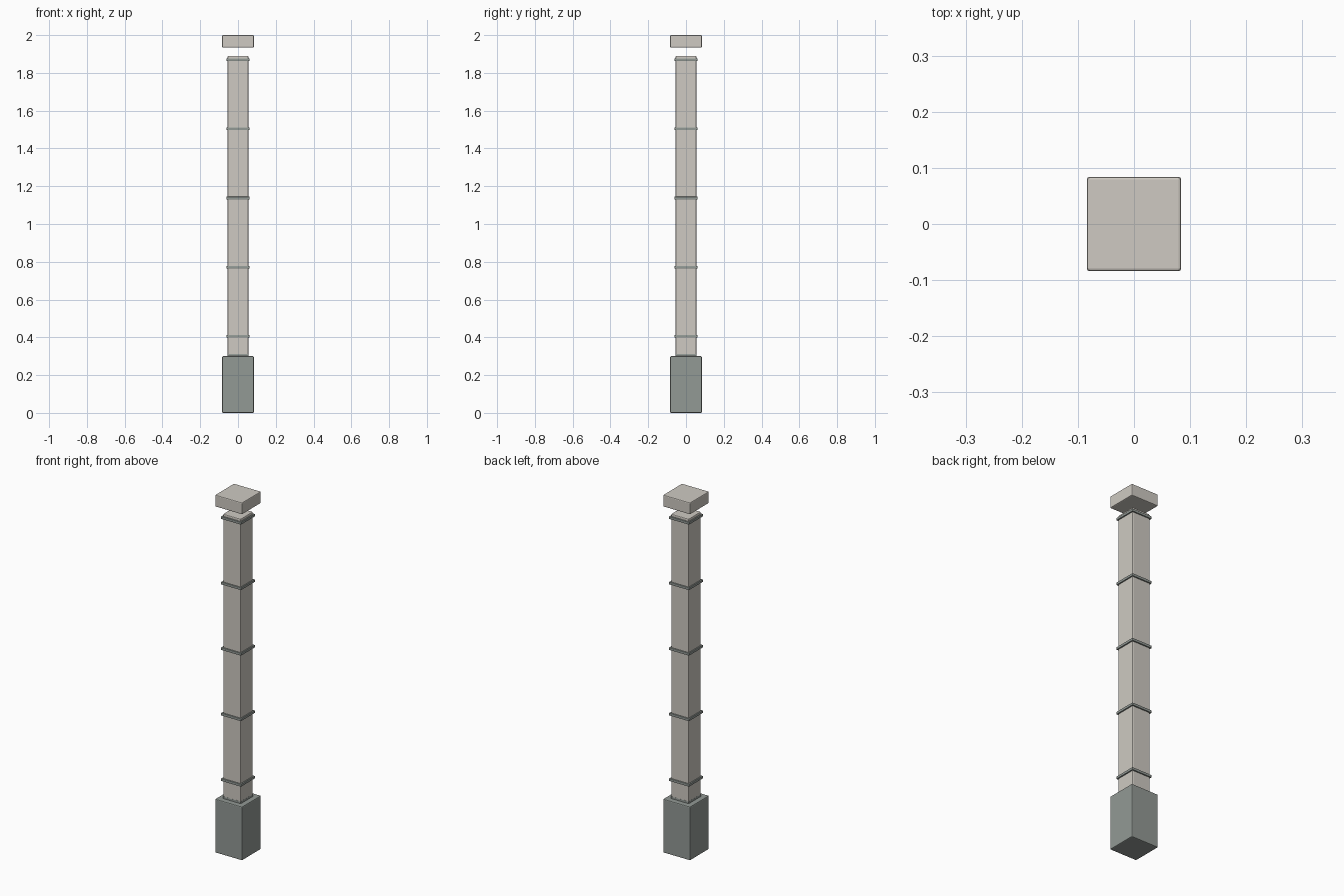
import bpy

if "Cube" in bpy.data.objects:
    bpy.data.objects.remove(bpy.data.objects["Cube"])


def material(name, rgb):
    m = bpy.data.materials.new(name)
    m.diffuse_color = (*rgb, 1)
    m.use_nodes = True
    m.node_tree.nodes["Principled BSDF"].inputs["Base Color"].default_value = m.diffuse_color
    return m


stone = material("warm_stone", (0.62, 0.59, 0.54))
dark = material("grey_green", (0.29, 0.32, 0.30))


def block(name, half, z0, z1, mat, bevel):
    """Square block centred on the axis with softened edges."""
    bpy.ops.mesh.primitive_cube_add(size=1, location=(0, 0, (z0 + z1) / 2))
    ob = bpy.context.object
    ob.name = name
    ob.scale = (2 * half, 2 * half, z1 - z0)
    bpy.ops.object.transform_apply(location=False, rotation=False, scale=True)
    ob.data.materials.append(mat)
    b = ob.modifiers.new("soft_edges", 'BEVEL')
    b.width = bevel
    b.segments = 2
    return ob


# Plinth and the thin collar where the shaft meets it
block("plinth", 0.084, 0.0, 0.30, dark, 0.005)
block("collar", 0.056, 0.295, 0.312, dark, 0.002)

# Long square shaft
block("shaft", 0.055, 0.305, 1.89, stone, 0.005)

# Evenly spaced bands around the shaft
for i in range(5):
    z = 0.405 + i * 0.3662
    block(f"band_{i + 1}", 0.062, z - 0.007, z + 0.007, dark, 0.002)

# Cap held clear above the shaft
block("cap", 0.084, 1.934, 2.0, stone, 0.005)
